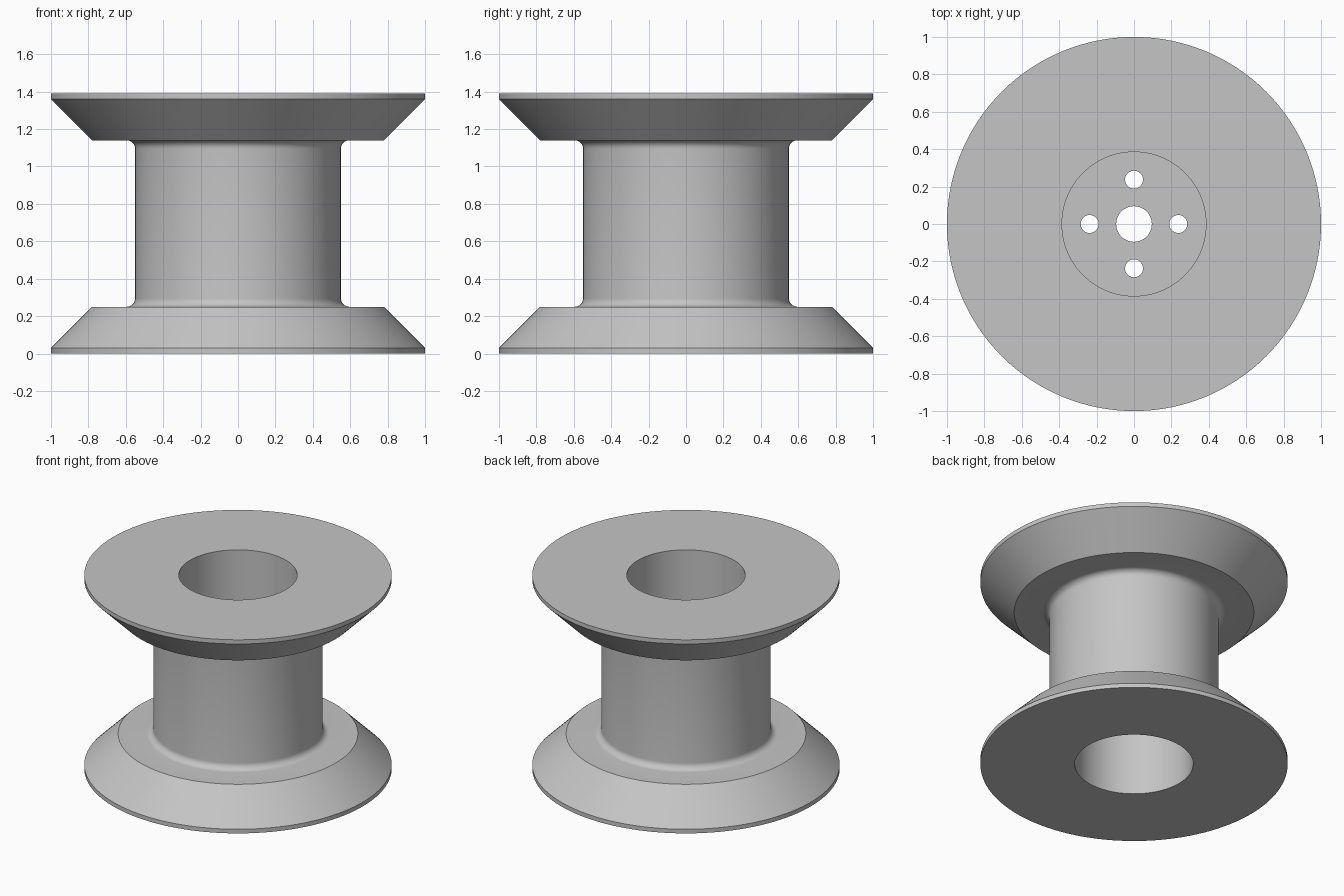
import bpy, bmesh, math
from mathutils import Matrix

if "Cube" in bpy.data.objects:
    bpy.data.objects.remove(bpy.data.objects["Cube"], do_unlink=True)

HEIGHT, SEGMENTS = 1.39, 128
MID = HEIGHT / 2
BORE, HUB, FILLET = 0.385, 0.55, 0.045
FLANGE, WEB_HALF = 0.25, 0.1

grey = bpy.data.materials.new("plain_grey")
grey.use_nodes = True
colour = (0.56, 0.56, 0.56, 1)
grey.diffuse_color = colour
grey.node_tree.nodes["Principled BSDF"].inputs["Base Color"].default_value = colour


def new_object(name, bm):
    bmesh.ops.recalc_face_normals(bm, faces=bm.faces)
    mesh = bpy.data.meshes.new(name)
    bm.to_mesh(mesh)
    bm.free()
    mesh.materials.append(grey)
    obj = bpy.data.objects.new(name, mesh)
    bpy.context.collection.objects.link(obj)
    return obj


def lathe(name, profile):
    """Revolve a closed (radius, height) profile around z."""
    bm = bmesh.new()
    verts = [bm.verts.new((r, 0, z)) for r, z in profile]
    edges = [bm.edges.new((v, verts[i - 1])) for i, v in enumerate(verts)]
    bmesh.ops.spin(bm, geom=verts + edges, axis=(0, 0, 1), cent=(0, 0, 0),
                   angle=math.tau, steps=SEGMENTS, use_duplicate=False)
    bmesh.ops.remove_doubles(bm, verts=bm.verts, dist=1e-5)
    return new_object(name, bm)


# Lower half section: central hole, web, bore, flange, then hub fillet
lower = [(0.095, MID - WEB_HALF), (BORE, MID - WEB_HALF), (BORE, 0),
         (1, 0), (1, 0.03), (0.78, FLANGE)]
for i in range(9):
    a = math.radians(90 * i / 8)
    lower.append((HUB + FILLET * (1 - math.sin(a)),
                  FLANGE + FILLET * (1 - math.cos(a))))
upper = [(r, HEIGHT - z) for r, z in reversed(lower)]
spool = lathe("spool_body", lower + upper)

# Four small holes through the web
bm = bmesh.new()
for i in range(4):
    a = i * math.pi / 2
    bmesh.ops.create_cone(
        bm, cap_ends=True, segments=32, radius1=0.048, radius2=0.048, depth=0.5,
        matrix=Matrix.Translation((0.237 * math.cos(a), 0.237 * math.sin(a), MID)))
cutter = new_object("hole_cutter", bm)
cutter.hide_render = True

cut = spool.modifiers.new("web_holes", "BOOLEAN")
cut.operation, cut.solver, cut.object = "DIFFERENCE", "EXACT", cutter
bpy.ops.object.select_all(action="DESELECT")
spool.select_set(True)
bpy.context.view_layer.objects.active = spool
bpy.ops.object.modifier_apply(modifier=cut.name)
bpy.data.objects.remove(cutter, do_unlink=True)

bpy.ops.object.shade_smooth_by_angle(angle=math.radians(30))
